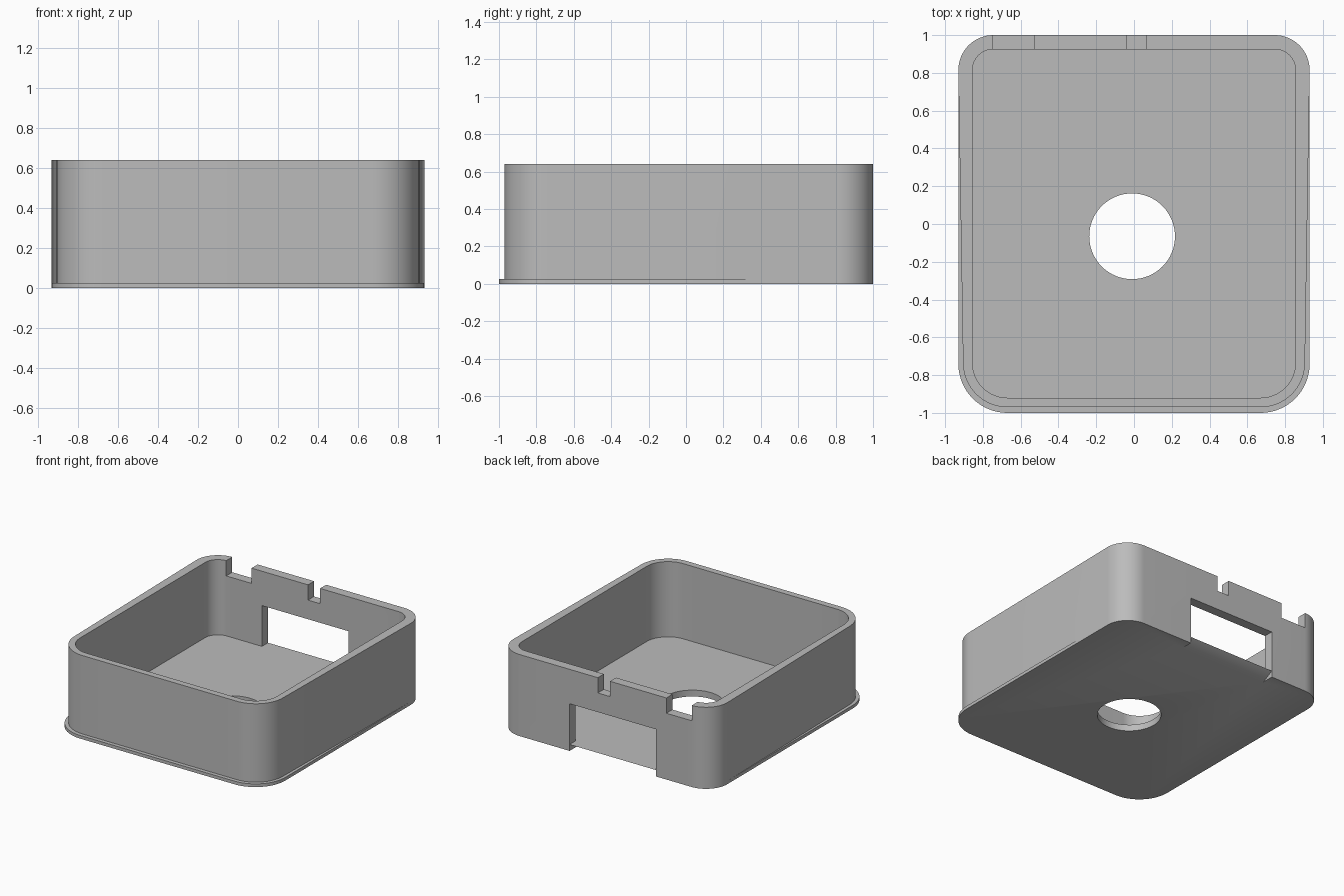
import bpy
import bmesh
import math
from mathutils import Matrix

cube = bpy.data.objects.get("Cube")
if cube:
    bpy.data.objects.remove(cube, do_unlink=True)

grey = bpy.data.materials.new("grey plastic")
grey.use_nodes = True
colour = (0.5, 0.5, 0.5, 1)
grey.diffuse_color = colour
grey.node_tree.nodes["Principled BSDF"].inputs["Base Color"].default_value = colour

HEIGHT, LIP, FLOOR = 0.64, 0.025, 0.05
STEPS = 16


def outline(front, back):
    """Rounded rectangle; front and back are (half width, y edge, corner radius)."""
    points = []
    for quarter, (w, y, r) in enumerate((back, back, front, front)):
        side_x = 1 if quarter in (0, 3) else -1
        side_y = 1 if quarter < 2 else -1
        cx, cy = side_x * (w - r), y - side_y * r
        for i in range(STEPS + 1):
            a = math.pi / 2 * (quarter + i / STEPS)
            points.append((cx + r * math.cos(a), cy + r * math.sin(a)))
    return points


def prism(name, points, low, high, along_x=False):
    """Extrude a flat outline along z, or a (y, z) profile along x."""
    bm = bmesh.new()
    place = (lambda p: (low, *p)) if along_x else (lambda p: (*p, low))
    face = bm.faces.new([bm.verts.new(place(p)) for p in points])
    grown = bmesh.ops.extrude_face_region(bm, geom=[face])["geom"]
    d = high - low
    bmesh.ops.translate(bm, vec=(d, 0, 0) if along_x else (0, 0, d),
                        verts=[g for g in grown if isinstance(g, bmesh.types.BMVert)])
    bmesh.ops.recalc_face_normals(bm, faces=bm.faces)
    mesh = bpy.data.meshes.new(name)
    bm.to_mesh(mesh)
    bm.free()
    mesh.materials.append(grey)
    obj = bpy.data.objects.new(name, mesh)
    bpy.context.collection.objects.link(obj)
    return obj


def combine(target, other, operation):
    mod = target.modifiers.new(operation.lower(), 'BOOLEAN')
    mod.operation, mod.object, mod.solver = operation, other, 'EXACT'
    bpy.context.view_layer.objects.active = target
    bpy.ops.object.modifier_apply(modifier=mod.name)
    bpy.data.objects.remove(other, do_unlink=True)


# Base plate with a thin lip, and the walls stepping out to full width at the back
back = (0.93, 1, 0.185)
case = prism("open_case", outline((0.93, -1, 0.26), back), 0, LIP)
walls = prism("walls", outline((0.905, -0.97, 0.235), back), LIP, HEIGHT)
combine(case, walls, 'UNION')

# Hollow interior
cavity = prism("cavity", outline((0.855, -0.92, 0.185), (0.855, 0.925, 0.11)), FLOOR, HEIGHT + 0.1)
combine(case, cavity, 'DIFFERENCE')

# Round hole through the floor
circle = [(-0.01 + 0.227 * math.cos(a), -0.065 + 0.227 * math.sin(a))
          for a in (math.tau * i / 64 for i in range(64))]
combine(case, prism("floor_hole", circle, -0.1, 0.2), 'DIFFERENCE')

# Back window with an undercut sill
window = [(0.88, FLOOR), (1, FLOOR), (0.82, -0.05), (1.1, -0.05), (1.1, 0.37), (0.88, 0.37)]
combine(case, prism("back_window", window, -0.44, 0.31, True), 'DIFFERENCE')

# Two notches in the back rim
notch = [(0.88, 0.52), (1.1, 0.52), (1.1, 0.8), (0.88, 0.8)]
for left, right in ((-0.75, -0.53), (-0.04, 0.065)):
    combine(case, prism("rim_notch", notch, left, right, True), 'DIFFERENCE')

bpy.ops.object.select_all(action='DESELECT')
case.select_set(True)
bpy.context.view_layer.objects.active = case
bpy.ops.object.shade_smooth_by_angle(angle=math.radians(30))
